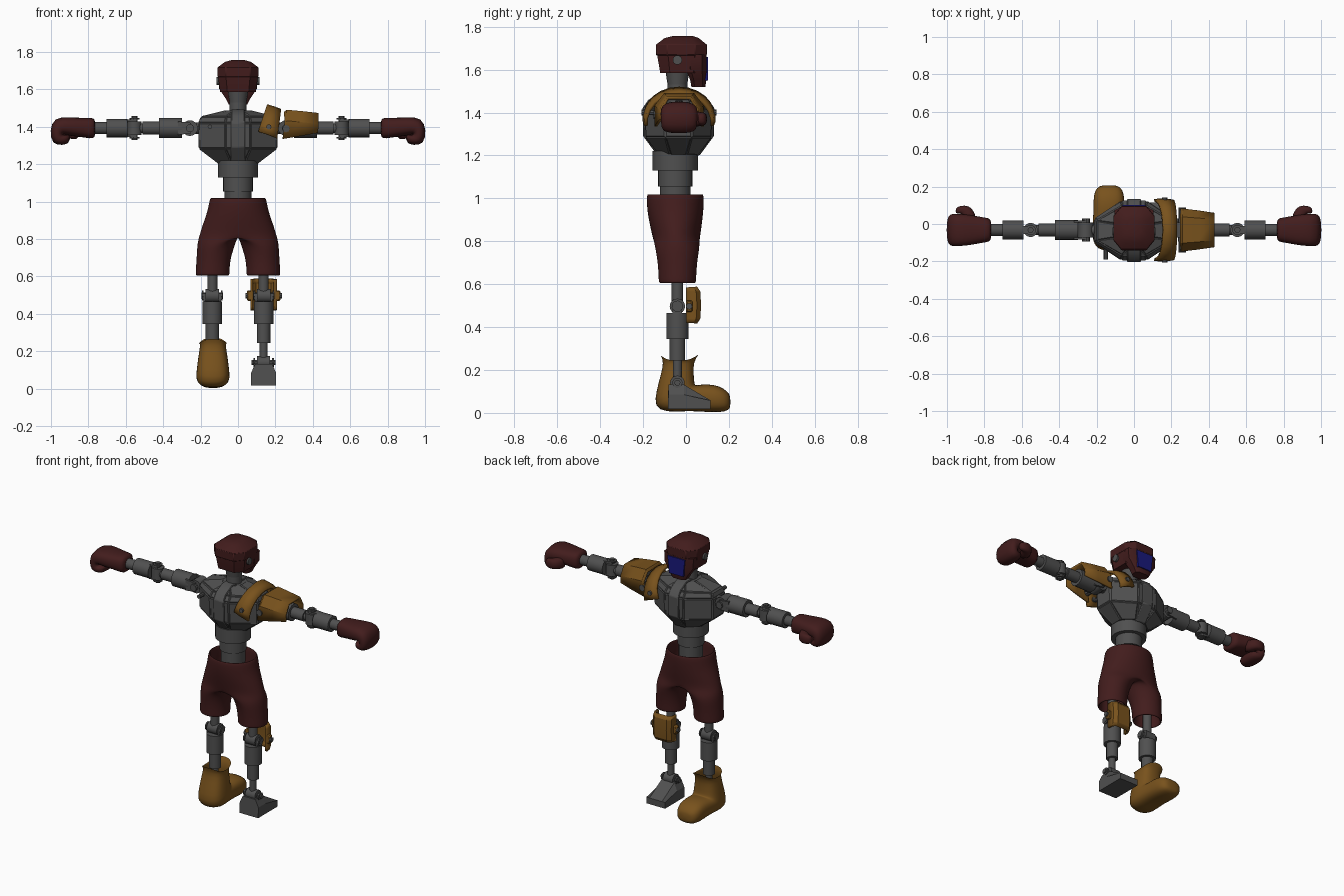
import bpy, bmesh
from math import sin, cos, pi, radians
from mathutils import Vector

if "Cube" in bpy.data.objects:
    bpy.data.objects.remove(bpy.data.objects["Cube"])


def material(name, rgb):
    m = bpy.data.materials.new(name)
    m.diffuse_color = (*rgb, 1)
    m.use_nodes = True
    m.node_tree.nodes["Principled BSDF"].inputs["Base Color"].default_value = m.diffuse_color
    return m


RED = material("dark_red", (0.055, 0.012, 0.012))
BROWN = material("tan_brown", (0.19, 0.085, 0.012))
BLUE = material("visor_blue", (0.01, 0.01, 0.2))
GREY = material("metal_grey", (0.08, 0.08, 0.08))
CY = -0.035  # body centre line in y


def finish(name, bm, mat, angle=35, solid=0, sub=0, bevel=0, mirror=False):
    bmesh.ops.recalc_face_normals(bm, faces=bm.faces)
    me = bpy.data.meshes.new(name)
    bm.to_mesh(me)
    bm.free()
    o = bpy.data.objects.new(name, me)
    bpy.context.collection.objects.link(o)
    me.materials.append(mat)
    me.shade_smooth()
    me.set_sharp_from_angle(angle=radians(180 if sub else angle))
    if mirror:
        o.modifiers.new("mirror", 'MIRROR').merge_threshold = 0.001
    if solid:
        s = o.modifiers.new("solid", 'SOLIDIFY')
        s.thickness, s.offset = solid, 0
    if bevel:
        b = o.modifiers.new("bevel", 'BEVEL')
        b.width, b.segments = bevel, 1
    if sub:
        s = o.modifiers.new("subsurf", 'SUBSURF')
        s.levels = s.render_levels = sub
    return o


def loft(name, rings, mat, closed=True, caps=(True, True), inset=0, **kw):
    bm = bmesh.new()
    rows = [[bm.verts.new(p) for p in r] for r in rings]
    n = len(rows[0])
    faces = []
    for a, b in zip(rows, rows[1:]):
        for i in range(n if closed else n - 1):
            j = (i + 1) % n
            faces.append(bm.faces.new((a[i], a[j], b[j], b[i])))
    if closed and caps[0]:
        bm.faces.new(rows[0][::-1])
    if closed and caps[1]:
        bm.faces.new(rows[-1])
    if inset:
        bmesh.ops.recalc_face_normals(bm, faces=bm.faces)
        bmesh.ops.inset_individual(bm, faces=faces, thickness=inset, depth=inset * 0.7)
    return finish(name, bm, mat, **kw)


def cyl(name, p, q, r, r2=None, n=16, mat=GREY):
    p, q = Vector(p), Vector(q)
    d = (q - p).normalized()
    u = d.orthogonal().normalized()
    v = d.cross(u)
    ring = lambda c, k: [c + (u * cos(2 * pi * i / n) + v * sin(2 * pi * i / n)) * k for i in range(n)]
    return loft(name, [ring(p, r), ring(q, r if r2 is None else r2)], mat)


def octagon(z, hx, y0, y1, fx=0.6, fy=0.55):
    c, h = (y0 + y1) / 2, (y1 - y0) / 2
    pts = [(1, -fy), (1, fy), (fx, 1), (-fx, 1), (-1, fy), (-1, -fy), (-fx, -1), (fx, -1)]
    return [(hx * a, c + h * b, z) for a, b in pts]


def section(inner, outer, hw, n=16):
    """Rounded section between two profile points: (u, w, side)."""
    pts = []
    for i in range(n):
        a = 2 * pi * i / n
        c, s = [abs(t) ** 0.75 * (1 if t > 0 else -1) for t in (cos(a), sin(a))]
        u, w = [(p + q) / 2 + (p - q) / 2 * c for p, q in zip(inner, outer)]
        pts.append((u, w, s * hw))
    return pts


# Helmet
loft("helmet_shell", [octagon(1.585, .095, -.12, .08), octagon(1.66, .106, -.133, .09),
     octagon(1.72, .106, -.135, .092), octagon(1.747, .07, -.1, .06), octagon(1.757, .035, -.06, .03)], RED)
loft("helmet_band", [octagon(1.667, .11, -.141, .097), octagon(1.72, .11, -.141, .097)], RED, bevel=.004)
loft("helmet_jaw", [octagon(1.52, .05, .025, .09), octagon(1.55, .065, .02, .095),
     octagon(1.605, .102, 0, .095), octagon(1.67, .105, 0, .095)], RED)
loft("visor", [[(x * w, y, z) for x, z, w in ((-1, 1.55, .05), (1, 1.55, .05), (1, 1.66, .062), (-1, 1.66, .062))]
     for y in (.085, .102)], BLUE)
for s, side in ((-1, "left"), (1, "right")):
    cyl(side + "_ear_bolt", (s * .09, -.04, 1.645), (s * .115, -.04, 1.645), .022, n=12)

# Neck, chest and waist
cyl("neck", (0, -.04, 1.42), (0, -.04, 1.55), .046)
cyl("neck_collar", (0, -.04, 1.53), (0, -.04, 1.61), .046, .058)
loft("chest", [octagon(z, hx, CY - h, CY + h, .32, .4) for z, hx, h in
     ((1.205, .1, .09), (1.285, .205, .15), (1.42, .208, .155), (1.452, .195, .13), (1.485, .06, .075))],
     GREY, inset=.007, angle=20)
strip = [(.098, 1.2), (.165, 1.29), (.168, 1.42), (.14, 1.46), (.08, 1.492)]
outline = [(CY + y, z) for y, z in strip] + [(CY - y, z) for y, z in strip[::-1]]
loft("chest_centre_strip", [[(x, y, z) for y, z in outline] for x in (-.037, .037)], GREY, bevel=.004)
cyl("waist_upper", (0, -.05, 1.13), (0, -.05, 1.22), .106, n=24)
cyl("waist_lower", (0, -.05, .97), (0, -.05, 1.14), .072, n=24)
cyl("waist_ring", (0, -.05, 1.055), (0, -.05, 1.13), .08, n=24)


# Trousers: half a hip shell that turns into one leg, then mirrored
def trousers():
    bm = bmesh.new()
    rows = []
    for z, hx, y0, y1 in ((1.022, .147, -.18, .08), (.95, .158, -.178, .078), (.88, .185, -.165, .07), (.815, .205, -.15, .06)):
        c, h = (y0 + y1) / 2, (y1 - y0) / 2
        rows.append([bm.verts.new((max(0, hx * cos(a)) if 0 < i < 8 else 0, c + h * sin(a), z))
                     for i, a in enumerate(pi * (k / 8 - .5) for k in range(9))])
    for a, b in zip(rows, rows[1:]):
        for i in range(8):
            bm.faces.new((a[i], a[i + 1], b[i + 1], b[i]))
    prev = rows[-1] + [bm.verts.new((0, -.045 + .105 * cos(pi * k / 6), .83)) for k in range(1, 6)]
    angs = [pi * (k / 8 - .5) for k in range(9)] + [pi * (.5 + k / 6) for k in range(1, 6)]
    for z, cx, hx, hy in ((.775, .115, .098, .1), (.7, .13, .086, .087), (.63, .135, .086, .083), (.605, .135, .087, .083)):
        row = [bm.verts.new((cx + hx * cos(a), -.04 + hy * sin(a), z)) for a in angs]
        for i in range(14):
            j = (i + 1) % 14
            bm.faces.new((prev[i], prev[j], row[j], row[i]))
        prev = row
    finish("trousers", bm, RED, mirror=True, solid=.014, sub=2)


trousers()

# Legs
for s, side in ((-1, "left"), (1, "right")):
    x, y = s * .137, -.04
    cyl(side + "_thigh", (x, y, .5), (x, y, .85), .027)
    cyl(side + "_knee_hub", (x - .036, y, .497), (x + .036, y, .497), .036)
    cyl(side + "_knee_pin", (x - .058, y, .497), (x + .058, y, .497), .017, n=10)
    for e in (-1, 1):
        cyl(side + "_knee_cap", (x + e * .047, y, .497), (x + e * .055, y, .497), .027, n=10)
        loft(side + "_shin_fork", [[(x + e * k, y + a, z) for a, z in ((-.022, .44), (.022, .44), (.022, .51), (-.022, .51))]
             for k in (.036, .047)], GREY)
    cyl(side + "_shin_upper", (x, y, .345), (x, y, .465), .052)
    cyl(side + "_shin_lower", (x, y, .245), (x, y, .35), .036)
    cyl(side + "_shin_rod", (x, y, .13), (x, y, .25), .021)

# Bare foot
x = .137
cyl("ankle_hub", (x - .035, -.04, .14), (x + .035, -.04, .14), .034)
cyl("ankle_pin", (x - .064, -.04, .14), (x + .064, -.04, .14), .014, n=10)
for e in (-1, 1):
    cyl("ankle_cap", (x + e * .045, -.04, .14), (x + e * .055, -.04, .14), .024, n=10)
loft("bare_foot", [[(x + k, a, z) for a, z in ((-.085, .018), (.115, .018), (.115, .058), (-.01, t), (-.082, t))]
     for k, t in ((-.067, .085), (-.045, .132), (.045, .132), (.067, .085))], GREY, angle=20)

# Boot: sections swept down the shaft and out to the toe
boot = [((.06, .275), (-.118, .268), .075), ((.035, .235), (-.105, .235), .068), ((.037, .18), (-.118, .18), .078),
        ((.04, .14), (-.14, .1), .086), ((.045, .13), (-.15, .03), .09), ((.05, .13), (-.1, .0), .091),
        ((.065, .132), (.02, .01), .085), ((.1, .135), (.1, .002), .084), ((.155, .128), (.16, .002), .083),
        ((.195, .1), (.198, .01), .066), ((.207, .078), (.208, .03), .035)]
rings = [[(-.134 + t, u, w) for u, w, t in section(*b)] for b in boot]
rings[0] = [(px, py, pz - .03 * sin(2 * pi * i / 16) ** 2) for i, (px, py, pz) in enumerate(rings[0])]
loft("boot", rings, BROWN, caps=(False, True), sub=1)

# Arms and gloves
glove = [((.76, 1.338), (.76, 1.447), .062), ((.79, 1.336), (.79, 1.449), .066), ((.835, 1.345), (.835, 1.448), .074),
         ((.9, 1.35), (.9, 1.453), .086), ((.93, 1.36), (.985, 1.452), .088), ((.935, 1.36), (1.008, 1.38), .087),
         ((.93, 1.355), (.995, 1.305), .084), ((.918, 1.362), (.935, 1.3), .078), ((.895, 1.355), (.9, 1.315), .06)]
thumb = [((.84, .03), (.88, -.03), .04), ((.855, .07), (.915, .03), .037), ((.88, .1), (.925, .055), .033),
         ((.93, .1), (.935, .055), .031), ((.955, .085), (.955, .055), .02)]
AZ, AY = 1.393, -.032
for s, side in ((-1, "left"), (1, "right")):
    P = lambda px, dy=0, dz=0: (s * px, AY + dy, AZ + dz)
    cyl(side + "_shoulder_stub", P(.17), P(.26), .03)
    cyl(side + "_shoulder_hub", P(.257, -.04), P(.257, .04), .042)
    cyl(side + "_shoulder_pin", P(.257, -.062), P(.257, .062), .022, n=10)
    for e in (-1, 1):
        loft(side + "_shoulder_fork", [[P(a, e * k, b) for a, b in ((.25, -.028), (.32, -.036), (.32, .036), (.25, .028))]
             for k in (.04, .052)], GREY)
        cyl(side + "_elbow_cap", P(.553, 0, e * .047), P(.553, 0, e * .055), .028, n=10)
        loft(side + "_elbow_fork", [[P(a, b, e * k) for a, b in ((.54, -.022), (.6, -.022), (.6, .022), (.54, .022))]
             for k in (.036, .047)], GREY)
    cyl(side + "_upper_arm", P(.3), P(.422), .054)
    cyl(side + "_upper_arm_sleeve", P(.42), P(.51), .035)
    cyl(side + "_upper_arm_rod", P(.5), P(.55), .026)
    cyl(side + "_elbow_hub", P(.553, 0, -.036), P(.553, 0, .036), .038)
    cyl(side + "_elbow_pin", P(.553, 0, -.064), P(.553, 0, .064), .016, n=10)
    cyl(side + "_forearm", P(.59), P(.702), .05)
    cyl(side + "_wrist", P(.7), P(.8), .032)
    cyl(side + "_chest_bolt", (s * .15, -.19, 1.4), (s * .15, -.1, 1.4), .012, n=8)
    loft(side + "_glove", [[(s * u, AY + t, w) for u, w, t in section(*g)] for g in glove], RED, sub=1)
    loft(side + "_glove_thumb", [[(s * u, w, 1.37 + t) for u, w, t in section(*g, n=10)] for g in thumb], RED, sub=1)

# Collar plate arching over the right shoulder
arch = []
for i in range(13):
    a = radians(-5 + 190 * i / 12)
    k = sin(a)
    cross = ((.112 + .042 * k, .158, 1.385 + .128 * k), (.16 + .037 * k, .163, 1.37 + .13 * k), (.21 + .018 * k, .155, 1.35 + .138 * k))
    arch.append([(px, AY + r * cos(a), pz) for px, r, pz in cross])
loft("collar_plate", arch, BROWN, closed=False, solid=.016)
for e in (-1, 1):
    cyl("collar_bolt", (.165, AY + e * .14, 1.4), (.165, AY + e * .175, 1.4), .014, n=8)

# Faceted upper arm plate
rows = []
for px, h, top, low, f in ((.238, .108, 1.475, 1.335, 0), (.25, .108, 1.485, 1.337, .004), (.34, .098, 1.478, 1.352, .004), (.428, .085, 1.468, 1.368, 0)):
    rows.append([(px + (.012 if 0 < i < 5 and px < .3 else 0), AY + y * h, z) for i, (y, z) in enumerate(
        ((-1, low), (-1, top - .055), (-.62, top), (.62, top), (1, top - .055), (1, low)))])
loft("upper_arm_plate", rows, BROWN, closed=False, solid=.014, angle=20)
for e in (-1, 1):
    cyl("arm_plate_bolt", (.257, AY + e * .06, 1.39), (.257, AY + e * .12, 1.39), .02, n=8)

# Knee guard with side lugs
rows = []
for z, d in ((.42, 0), (.44, .014), (.5, .018), (.565, .014), (.585, 0)):
    rows.append([(.137 + a, b + (d if b else 0), z) for a, b in ((-.064, 0), (-.06, .03), (-.042, .046), (.042, .046), (.06, .03), (.064, 0))])
loft("knee_guard", rows, BROWN, closed=False, solid=.014, angle=20)
for e in (-1, 1):
    loft("knee_guard_lug", [[(.137 + e * k, b, z) for b, z in ((.0, .47), (.03, .47), (.03, .525), (.0, .525))]
         for k in (.055, .09)], BROWN, bevel=.006)
    cyl("knee_guard_bolt", (.137 + e * .06, .015, .497), (.137 + e * .098, .015, .497), .015, n=8)
